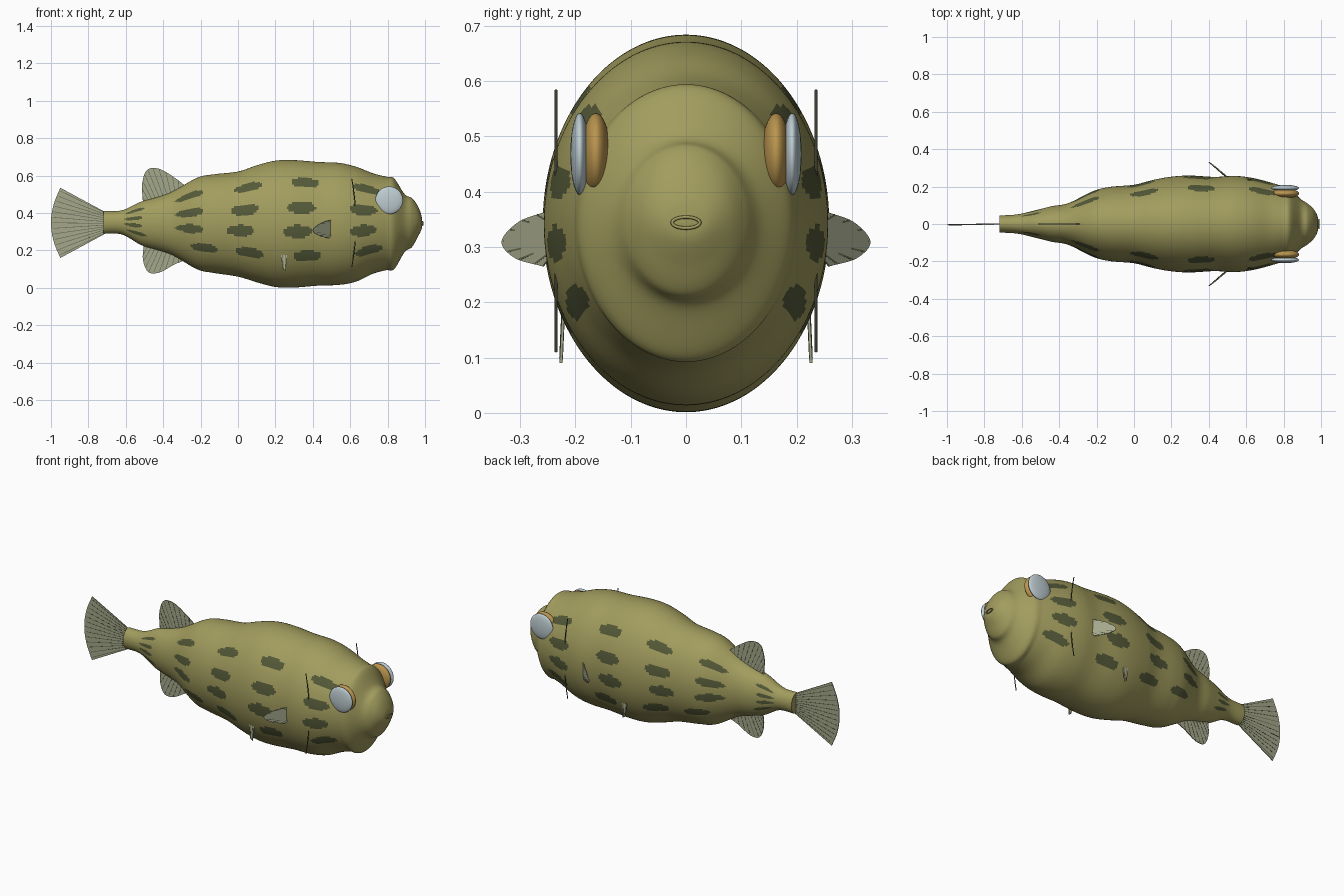
import bpy, bmesh, math
from mathutils import Vector

if "Cube" in bpy.data.objects:
    bpy.data.objects.remove(bpy.data.objects["Cube"])


def material(name, rgb):
    m = bpy.data.materials.new(name)
    m.diffuse_color = (*rgb, 1)
    m.use_nodes = True
    m.node_tree.nodes["Principled BSDF"].inputs["Base Color"].default_value = m.diffuse_color
    return m


OLIVE = material("olive skin", (0.36, 0.335, 0.112))
SPOT = material("dark spot", (0.089, 0.102, 0.040))
FIN = material("pale fin", (0.376, 0.392, 0.262))
RAY = material("fin ray", (0.135, 0.145, 0.078))
GOLD = material("gold eye rim", (0.485, 0.296, 0.076))
PALE = material("pale eye", (0.515, 0.610, 0.644))
LINE = material("dark line", (0.08, 0.08, 0.05))


def spline(pts, t):
    """Catmull-Rom through evenly spaced points, t from 0 to 1."""
    n = len(pts) - 1
    i = min(int(t * n), n - 1)
    f = t * n - i
    b, c = Vector(pts[i]), Vector(pts[i + 1])
    a = Vector(pts[i - 1]) if i > 0 else b * 2 - c
    d = Vector(pts[i + 2]) if i + 2 <= n else c * 2 - b
    return 0.5 * (2 * b + (c - a) * f + (2 * a - 5 * b + 4 * c - d) * f ** 2
                  + (3 * b - a - 3 * c + d) * f ** 3)


def finish(bm, name, mats, smooth=True):
    bmesh.ops.recalc_face_normals(bm, faces=bm.faces)
    me = bpy.data.meshes.new(name)
    bm.to_mesh(me)
    bm.free()
    for m in mats:
        me.materials.append(m)
    ob = bpy.data.objects.new(name, me)
    bpy.context.collection.objects.link(ob)
    if smooth:
        for p in me.polygons:
            p.use_smooth = True
        bpy.context.view_layer.objects.active = ob
        ob.select_set(True)
        bpy.ops.object.shade_smooth_by_angle(angle=math.radians(40))
        ob.select_set(False)
    return ob


# Body sections: x, top z, bottom z, half width
SECTIONS = [
    (-0.72, 0.41, 0.29, 0.045), (-0.62, 0.415, 0.285, 0.052),
    (-0.52, 0.46, 0.23, 0.075), (-0.44, 0.482, 0.205, 0.095),
    (-0.35, 0.515, 0.175, 0.112), (-0.22, 0.588, 0.10, 0.175),
    (-0.13, 0.607, 0.08, 0.198), (0.00, 0.622, 0.06, 0.21),
    (0.10, 0.655, 0.03, 0.235), (0.20, 0.68, 0.005, 0.253),
    (0.30, 0.683, 0.002, 0.259), (0.43, 0.673, 0.012, 0.252),
    (0.54, 0.668, 0.016, 0.257), (0.63, 0.648, 0.033, 0.247),
    (0.72, 0.613, 0.075, 0.225), (0.79, 0.595, 0.094, 0.203),
    (0.835, 0.585, 0.10, 0.187), (0.89, 0.502, 0.19, 0.135),
    (0.93, 0.48, 0.218, 0.108), (0.96, 0.44, 0.27, 0.08),
    (0.98, 0.39, 0.31, 0.045), (0.986, 0.35, 0.34, 0.008)]

# Spot rows: angle above the side line in degrees, x of each spot
SPOT_ROWS = [(41, (-0.55, -0.26, 0.055, 0.36, 0.69)),
             (15, (-0.56, -0.26, 0.035, 0.34, 0.67)),
             (-7, (-0.56, -0.26, 0.01, 0.32, 0.67)),
             (-31, (-0.54, -0.18, 0.06, 0.37, 0.70))]


def is_spot(x, ang):
    for a, xs in SPOT_ROWS:
        for cx in xs:
            w = 0.05 if cx < -0.5 else 0.075
            if ((x - cx) / w) ** 2 + ((ang - a) / 6.0) ** 2 < 1:
                return True
    return False


def body():
    bm = bmesh.new()
    nx, na = 231, 160
    rings = []
    for i in range(nx + 1):
        x, top, bot, w = spline(SECTIONS, i / nx)
        mid, h = (top + bot) / 2, (top - bot) / 2
        rings.append([bm.verts.new((x, w * math.cos(2 * math.pi * k / na),
                                    mid + h * math.sin(2 * math.pi * k / na)))
                      for k in range(na)])
    for i in range(nx):
        for k in range(na):
            j = (k + 1) % na
            f = bm.faces.new((rings[i][k], rings[i][j], rings[i + 1][j], rings[i + 1][k]))
            a = 2 * math.pi * (k + 0.5) / na
            ang = math.degrees(math.asin(math.sin(a)))
            x = (rings[i][k].co.x + rings[i + 1][k].co.x) / 2
            f.material_index = int(is_spot(x, ang))
    bm.faces.new(rings[0])
    bm.faces.new(rings[-1])
    finish(bm, "body", [OLIVE, SPOT])


def fin(name, roots, tips, rays, thick=0.005):
    """Thin plate between a root curve and a tip curve, with raised rays."""
    bm = bmesh.new()
    n = 32
    roots, tips = [Vector(p) for p in roots], [Vector(p) for p in tips]
    mid = spline(tips, 0.5) - spline(roots, 0.5)
    nrm = (tips[-1] - tips[0]).cross(mid).normalized() * (thick / 2)

    def slab(ring, k, mat):
        a = [bm.verts.new(p + nrm * k) for p in ring]
        b = [bm.verts.new(p - nrm * k) for p in ring]
        faces = [bm.faces.new(a), bm.faces.new(b[::-1])]
        for i in range(len(ring)):
            j = (i + 1) % len(ring)
            faces.append(bm.faces.new((a[i], b[i], b[j], a[j])))
        for f in faces:
            f.material_index = mat

    rs = [spline(roots, i / n) for i in range(n + 1)]
    ts = [spline(tips, i / n) for i in range(n + 1)]
    slab(rs + ts[::-1], 1, 0)
    for i in range(rays):
        t = (i + 0.5) / rays
        r = spline(roots, t)
        e = r.lerp(spline(tips, t), 0.97)
        side = (e - r).cross(nrm).normalized() * 0.0016
        slab([r - side, e - side, e + side, r + side], 1.3, 1)
    finish(bm, name, [FIN, RAY], smooth=False)


def eye_part(name, loc, scale, mat):
    bm = bmesh.new()
    bmesh.ops.create_uvsphere(bm, u_segments=40, v_segments=24, radius=1)
    for v in bm.verts:
        x, y, z = v.co
        v.co = (loc[0] + x * scale[0], loc[1] + z * scale[1], loc[2] + y * scale[2])
    finish(bm, name, [mat])


def wire(name, pts, radius, mat, cyclic=False):
    cu = bpy.data.curves.new(name, 'CURVE')
    cu.dimensions = '3D'
    cu.bevel_depth = radius
    cu.bevel_resolution = 2
    cu.use_fill_caps = True
    s = cu.splines.new('POLY')
    s.points.add(len(pts) - 1)
    for p, co in zip(s.points, pts):
        p.co = (*co, 1)
    s.use_cyclic_u = cyclic
    cu.materials.append(mat)
    bpy.context.collection.objects.link(bpy.data.objects.new(name, cu))


body()

# Tail, dorsal and anal fins
fin("tail_fin", [(-0.70, 0, 0.40), (-0.70, 0, 0.345), (-0.70, 0, 0.295)],
    [(-0.95, -0.004, 0.535), (-0.986, -0.004, 0.445), (-1.0, -0.004, 0.348),
     (-0.986, -0.004, 0.25), (-0.95, -0.004, 0.16)], 13)
fin("dorsal_fin", [(-0.50, 0, 0.45), (-0.39, 0, 0.46), (-0.29, 0, 0.53)],
    [(-0.51, 0, 0.47), (-0.512, 0, 0.56), (-0.485, 0, 0.632), (-0.42, 0, 0.636),
     (-0.34, 0, 0.59), (-0.275, 0, 0.54)], 11)
fin("anal_fin", [(-0.50, 0, 0.25), (-0.39, 0, 0.23), (-0.29, 0, 0.16)],
    [(-0.505, 0, 0.225), (-0.508, 0, 0.15), (-0.48, 0, 0.085), (-0.42, 0, 0.082),
     (-0.34, 0, 0.125), (-0.275, 0, 0.15)], 11)

# Paired parts
for s, side in ((-1, "right"), (1, "left")):
    fin(side + "_pectoral_fin", [(0.505, s * 0.24, 0.345), (0.505, s * 0.24, 0.29)],
        [(0.495, s * 0.255, 0.363), (0.44, s * 0.302, 0.345), (0.40, s * 0.332, 0.31),
         (0.43, s * 0.308, 0.28), (0.485, s * 0.258, 0.265)], 7, 0.004)
    fin(side + "_pelvic_fin", [(0.228, s * 0.222, 0.19), (0.262, s * 0.222, 0.18)],
        [(0.24, s * 0.226, 0.10), (0.255, s * 0.226, 0.09)], 2)
    eye_part(side + "_eye_rim", (0.808, s * 0.163, 0.468), (0.074, 0.026, 0.074), GOLD)
    eye_part(side + "_eye", (0.808, s * 0.192, 0.468), (0.074, 0.017, 0.074), PALE)
    wire(side + "_gill_line",
         [(0.63 - 0.022 * (t / 6) ** 2, s * 0.235, 0.347 + 0.237 * t / 6)
          for t in range(-6, 7)], 0.0025, LINE)

# Mouth ring
wire("mouth", [(0.988, 0.025 * math.cos(a * math.pi / 16),
                0.344 + 0.010 * math.sin(a * math.pi / 16)) for a in range(32)],
     0.003, OLIVE, True)
